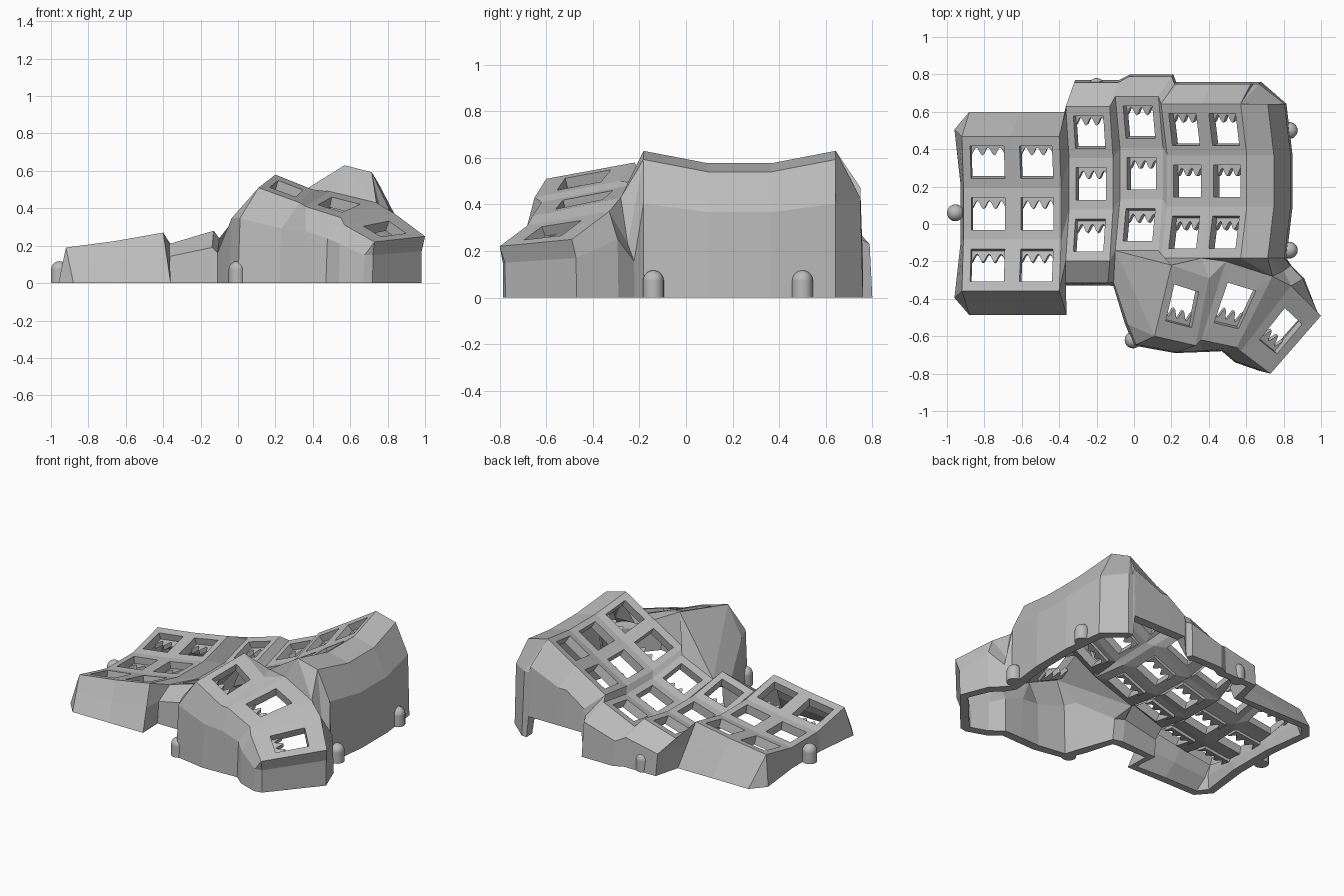
import bpy, bmesh, math
from mathutils import Vector as V

if "Cube" in bpy.data.objects:
    bpy.data.objects.remove(bpy.data.objects["Cube"])

grey = bpy.data.materials.new("matte grey plastic")
grey.use_nodes = True
grey.diffuse_color = (0.5, 0.5, 0.5, 1)
grey.node_tree.nodes["Principled BSDF"].inputs["Base Color"].default_value = grey.diffuse_color


def make_object(name, bm):
    mesh = bpy.data.meshes.new(name)
    bm.to_mesh(mesh)
    bm.free()
    mesh.materials.append(grey)
    ob = bpy.data.objects.new(name, mesh)
    bpy.context.collection.objects.link(ob)
    return ob


# Key columns: left and right edge, as x and height
COLUMN_EDGES = [((-.92, .19), (-.655, .225)), ((-.655, .225), (-.4, .27)),
                ((-.365, .21), (-.13, .28)), ((-.1, .24), (.13, .34)),
                ((.145, .37), (.36, .5)), ((.36, .5), (.57, .63))]
COLUMN_MIDDLE = (.055, .055, .215, .27, .23, .23)
PITCH = .275


def key(c, side, r):
    """Corner of the curved key grid: column, left/right side, row edge."""
    (x0, z0), (x1, z1) = COLUMN_EDGES[c]
    x, z = COLUMN_EDGES[c][side]
    tilt = math.atan2(z1 - z0, x1 - x0)
    row = r - 1.5
    dip = .07 * (1 - (row / 1.5) ** 2)
    return V((x + math.sin(tilt) * dip, COLUMN_MIDDLE[c] + row * PITCH, z - math.cos(tilt) * dip))


bm = bmesh.new()
tiles = []


def face(*pts):
    """Polygon that skips coinciding corners."""
    unique = []
    for p in pts:
        if all((p - q).length > .008 for q in unique):
            unique.append(p)
    if len(unique) > 2:
        bm.faces.new([bm.verts.new(p) for p in unique])


def blend(t, u, v):
    """Point in a tile, u and v run from -1 to 1."""
    a, b, c, d = t
    u, v = (u + 1) / 2, (v + 1) / 2
    return a.lerp(b, u).lerp(d.lerp(c, u), v)


def add_tile(t, s, w, flip):
    """Square frame around one key opening, corners fl, fr, br, bl."""
    hole = [blend(t, u, v) for u, v in ((-s, -w), (s, -w), (s, w), (-s, w))]
    tiles.append((hole, flip))
    for i in range(4):
        j = (i + 1) % 4
        face(t[i], t[j], hole[j], hole[i])


# Main key field and the strips joining the columns
for c in range(6):
    for r in range(3):
        add_tile([key(c, 0, r), key(c, 1, r), key(c, 1, r + 1), key(c, 0, r + 1)], .68, .63, 1)
        if c < 5:
            face(key(c, 1, r), key(c + 1, 0, r), key(c + 1, 0, r + 1), key(c, 1, r + 1))

# Sloping flange on the right
flange = [key(5, 1, r) + V((.145, 0, -.037)) for r in range(4)]
for r in range(3):
    face(key(5, 1, r), flange[r], flange[r + 1], key(5, 1, r + 1))

# Thumb cluster: inner, middle and outer key tile
inner = fl1, fr1, br1, bl1 = [V((.11, -.6, .51)), V((.33, -.65, .43)),
                              V((.4, -.29, .5)), V((.2, -.22, .58))]
middle = fl2, fr2, br2, bl2 = [V((.36, -.62, .41)), V((.55, -.66, .35)),
                               V((.74, -.28, .43)), V((.49, -.2, .49))]
outer = fl3, fr3, br3, bl3 = [V((.57, -.68, .31)), V((.73, -.8, .22)),
                              V((1, -.49, .25)), V((.84, -.33, .37))]
add_tile(inner, .64, .52, -1)
add_tile(middle, .64, .52, -1)
add_tile(outer, .58, .5, -1)
face(fr1, fl2, bl2, br1)
face(fr2, fl3, bl3, br2)


def fan(hub, *pts):
    for a, b in zip(pts, pts[1:]):
        face(hub, a, b)


# Saddle between the main field and the thumb cluster
groove = V((.8, -.25, .23))
saddle, ridge = key(3, 0, 0), key(4, 1, 0)
corner = key(5, 1, 0)
fan(bl1, fl1, saddle, key(3, 1, 0), key(4, 0, 0), ridge, br1)
fan(bl2, br1, ridge, corner, br2)
fan(br2, corner, flange[0], groove, bl3)

# Outer wall as pairs of rim point and foot, side by side around the case
wall = []


def drop(rim, dx, dy, z=0):
    wall.append((rim, V((rim.x + dx, rim.y + dy, z))))


# left side
for r in range(4):
    bulge = .015 if r in (1, 2) else .04
    drop(key(0, 0, r), -bulge, (r - 1.5) * .025)

# back, with a raised cable opening behind the last two columns
opening = .14
for c, spread in enumerate((.04, .04, .05, .08, .08, .06)):
    foot_y = (.6, .6, .77, .8, .76, .76)[c]
    for side in (0, 1):
        rim = key(c, side, 3)
        dy = foot_y - rim.y
        inside = (c, side) in ((4, 1), (5, 0))
        drop(rim, spread * (1 - side * (c == 4)), dy, opening if inside else 0)
        if (c, side) == (4, 0):
            drop(rim, spread + .015, dy, opening)
        if (c, side) == (5, 1):
            wall[-1][1].z = opening
            drop(rim, spread + .015, dy)
            drop(rim, spread + .05, dy)

# right side
for r in (3, 2, 1, 0):
    drop(flange[r], .1, 0)

# around the thumb cluster
drop(groove, .04, .03)
drop(bl3, .07, .04)
drop(br3, -.02, .02)
drop(fr3, -.01, .025)
drop(fr3, -.06, .015)
drop(fl3, -.03, -.06)
drop(fr2, -.08, -.02)
drop(fl2, 0, -.065)
drop(fr1, -.11, -.04)
drop(fl1, -.11, -.05)
drop(fl1, -.16, .07)

# front of the main field
drop(saddle, -.01, -.19)
for c in (2, 1, 0):
    for side in (1, 0):
        drop(key(c, side, 0), .04 if c < 2 else -.01 * side, -.13)


def shoulder(rim, foot):
    """Walls bend at a shoulder, except straight ones around the low left field."""
    bent = rim.x > -.38
    p = rim.lerp(foot, .9 if bent else .5)
    p.z = rim.z + (foot.z - rim.z) * (.32 if bent else .5)
    return p


for (rim_a, foot_a), (rim_b, foot_b) in zip(wall, wall[1:] + wall[:1]):
    mid_a, mid_b = shoulder(rim_a, foot_a), shoulder(rim_b, foot_b)
    face(rim_a, rim_b, mid_b, mid_a)
    face(mid_a, mid_b, foot_b, foot_a)

bmesh.ops.remove_doubles(bm, verts=bm.verts[:], dist=.008)
bmesh.ops.recalc_face_normals(bm, faces=bm.faces[:])
bm.faces.ensure_lookup_table()
if bm.faces[0].normal.z < 0:
    bmesh.ops.reverse_faces(bm, faces=bm.faces[:])
case = make_object("case_shell", bm)

# Wall thickness, with the underside kept level
solid = case.modifiers.new("thickness", 'SOLIDIFY')
solid.thickness = .058
solid.offset = -1
bpy.context.view_layer.objects.active = case
case.select_set(True)
bpy.ops.object.modifier_apply(modifier=solid.name)
for v in case.data.vertices:
    v.co.z = max(v.co.z, 0)

# Scalloped socket holder under each key opening
bm = bmesh.new()
for hole, flip in tiles:
    n = (hole[1] - hole[0]).cross(hole[3] - hole[0]).normalized()
    edge = [(i / 12, .55 + .25 * math.cos(i / 12 * math.pi * 3)) for i in range(-12, 13)]
    outline = [blend(hole, u * 1.06, v * flip) for u, v in [(-1, 1.15)] + edge + [(1, 1.15)]]
    top = [bm.verts.new(p - n * .045) for p in outline]
    low = [bm.verts.new(p - n * .075) for p in outline]
    bm.faces.new(top)
    bm.faces.new(low[::-1])
    for i in range(len(top)):
        j = (i + 1) % len(top)
        bm.faces.new((top[j], top[i], low[i], low[j]))
bmesh.ops.recalc_face_normals(bm, faces=bm.faces[:])
make_object("socket_holders", bm)

# Domed screw posts around the base
bm = bmesh.new()
radius, height = .045, .072
for x, y in ((-.955, .06), (-.005, -.62), (.83, .5), (.83, -.14), (-.2, .735)):
    dome = bmesh.ops.create_uvsphere(bm, u_segments=20, v_segments=10, radius=radius)
    rod = bmesh.ops.create_cone(bm, cap_ends=True, segments=20, radius1=radius,
                                radius2=radius, depth=height)
    bmesh.ops.translate(bm, verts=dome["verts"], vec=(x, y, height))
    bmesh.ops.translate(bm, verts=rod["verts"], vec=(x, y, height / 2))
posts = make_object("screw_posts", bm)
bpy.ops.object.select_all(action='DESELECT')
posts.select_set(True)
bpy.context.view_layer.objects.active = posts
bpy.ops.object.shade_smooth_by_angle(angle=math.radians(40))
